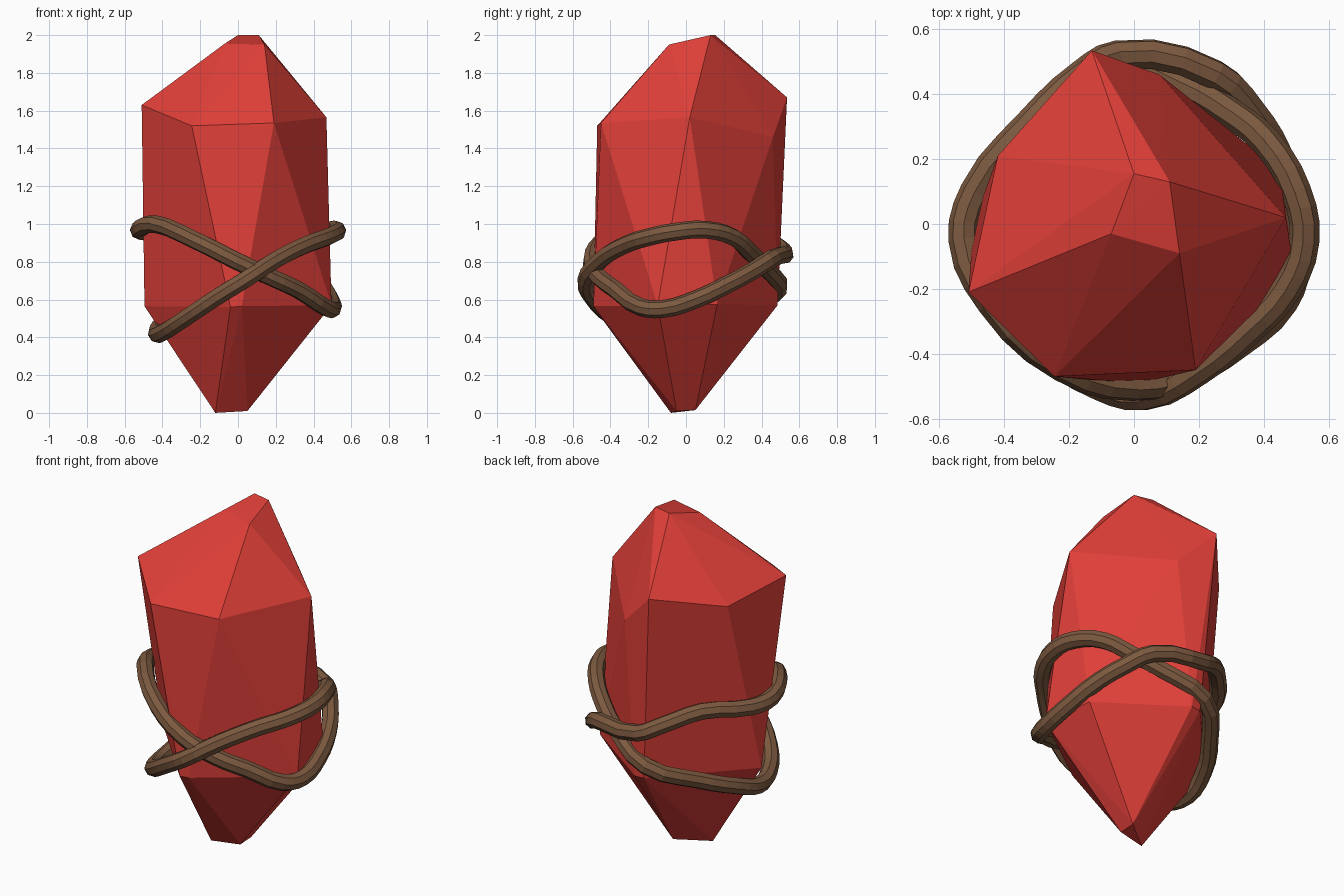
import bpy, bmesh

if "Cube" in bpy.data.objects:
    bpy.data.objects.remove(bpy.data.objects["Cube"])


def material(name, rgb):
    m = bpy.data.materials.new(name)
    m.diffuse_color = (*rgb, 1)
    m.use_nodes = True
    m.node_tree.nodes["Principled BSDF"].inputs["Base Color"].default_value = m.diffuse_color
    return m


red = material("red_crystal", (0.75, 0.05, 0.04))
brown = material("brown_vine", (0.20, 0.10, 0.05))

# Crystal: convex faceted gem from four rings of corners
top_cap = [(-.07, -.03, 1.955), (0, .155, 2), (.11, .13, 2), (.14, -.09, 1.95)]
upper_ring = [(-.51, -.21, 1.63), (-.245, -.47, 1.52), (.19, -.45, 1.535),
              (.468, .02, 1.565), (.08, .46, 1.46), (-.13, .535, 1.67),
              (-.42, .21, 1.58)]
lower_ring = [(-.495, 0, .565), (-.04, -.49, .56), (.02, -.49, .565),
              (.495, -.15, .57), (.45, .165, .575), (0, .485, .57), (-.06, .48, .57)]
bottom_cap = [(-.12, -.08, 0), (.05, -.05, .01), (.05, .05, .015)]

bm = bmesh.new()
for co in top_cap + upper_ring + lower_ring + bottom_cap:
    bm.verts.new(co)
bmesh.ops.convex_hull(bm, input=bm.verts[:])
bmesh.ops.recalc_face_normals(bm, faces=bm.faces[:])
me = bpy.data.meshes.new("crystal")
bm.to_mesh(me)
bm.free()
me.materials.append(red)
bpy.context.collection.objects.link(bpy.data.objects.new("crystal", me))


# Vines: two closed round loops, tilted opposite ways and crossing front and back
def vine(name, points, radius=.047):
    cu = bpy.data.curves.new(name, 'CURVE')
    cu.dimensions = '3D'
    cu.bevel_depth = radius
    cu.bevel_resolution = 2
    cu.resolution_u = 3
    sp = cu.splines.new('BEZIER')
    sp.bezier_points.add(len(points) - 1)
    for bp, co in zip(sp.bezier_points, points):
        bp.co = co
        bp.handle_left_type = bp.handle_right_type = 'AUTO'
    sp.use_cyclic_u = True
    sp.use_smooth = False
    cu.materials.append(brown)
    bpy.context.collection.objects.link(bpy.data.objects.new(name, cu))


vine("vine_high_left", [
    (-.525, -.05, .97), (-.44, -.24, 1.0), (-.22, -.44, .91), (0, -.50, .80),
    (.17, -.46, .72), (.32, -.37, .65), (.46, -.24, .56), (.50, -.12, .55),
    (.49, .05, .60), (.44, .22, .68), (.36, .35, .75), (.25, .46, .82),
    (-.05, .52, .85), (-.16, .46, .90), (-.32, .31, .97), (-.49, .10, .96)])

vine("vine_low_left", [
    (-.43, -.06, .42), (-.39, -.22, .43), (-.28, -.38, .50), (-.10, -.50, .62),
    (.03, -.53, .70), (.20, -.45, .81), (.36, -.32, .89), (.47, -.20, .93),
    (.525, -.05, .96), (.50, .10, .97), (.41, .25, .93), (.30, .34, .85),
    (.16, .42, .77), (-.08, .49, .65), (-.28, .30, .55), (-.40, .10, .47)])
